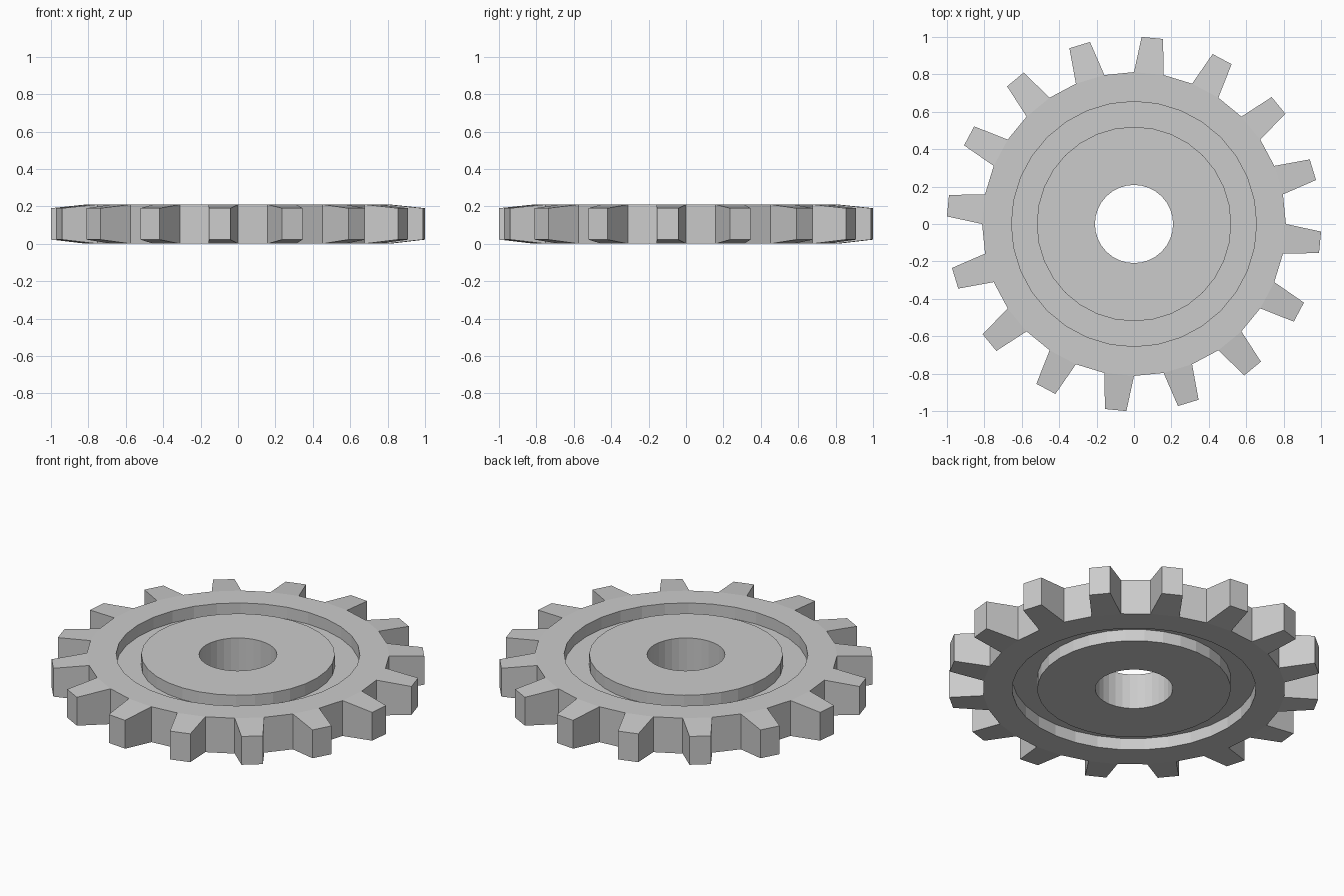
import bpy, bmesh
from math import sin, cos, pi

if "Cube" in bpy.data.objects:
    bpy.data.objects.remove(bpy.data.objects["Cube"])

N = 32            # sides of every ring; every other rim face carries a tooth
H = 0.21          # gear thickness
GROOVE = 0.07     # depth of the ring groove on each side
INSET = 0.022     # taper of each tooth
TIP = 0.9995      # distance from centre to tooth tip face

# Cross-section (radius, z), a closed loop: hub, grooved web, rim
section = [
    (0.209, 0), (0.52, 0), (0.52, GROOVE), (0.655, GROOVE), (0.655, 0), (0.812, 0),
    (0.812, H), (0.655, H), (0.655, H - GROOVE), (0.52, H - GROOVE), (0.52, H), (0.209, H),
]
RIM = 5           # section edge that forms the outer rim

bm = bmesh.new()
rings = []
for i in range(N):
    a = 2 * pi * i / N
    rings.append([bm.verts.new((r * cos(a), r * sin(a), z)) for r, z in section])

# Lathe the cross-section and remember the rim faces
rim_faces = []
for i in range(N):
    p, q = rings[i], rings[(i + 1) % N]
    for j in range(len(section)):
        k = (j + 1) % len(section)
        f = bm.faces.new((p[j], q[j], q[k], p[k]))
        if j == RIM:
            rim_faces.append(f)

# Tapered teeth: centred half a step before each quarter direction
for i in range(N - 1, 0, -2):
    base = rim_faces[i]
    mid = 2 * pi * (i + 0.5) / N
    half = 0.812 * sin(pi / N) - INSET
    tip = []
    for v in base.verts:
        side = 1 if -v.co.x * sin(mid) + v.co.y * cos(mid) > 0 else -1
        z = H - INSET + 0.002 if v.co.z > H / 2 else INSET
        tip.append(bm.verts.new((TIP * cos(mid) - side * half * sin(mid),
                                 TIP * sin(mid) + side * half * cos(mid), z)))
    low = list(base.verts)
    bm.faces.remove(base)
    bm.faces.new(tip)
    for j in range(4):
        k = (j + 1) % 4
        bm.faces.new((low[j], low[k], tip[k], tip[j]))

bmesh.ops.recalc_face_normals(bm, faces=bm.faces)
mesh = bpy.data.meshes.new("gear_wheel")
bm.to_mesh(mesh)
bm.free()
gear = bpy.data.objects.new("gear_wheel", mesh)
bpy.context.collection.objects.link(gear)
